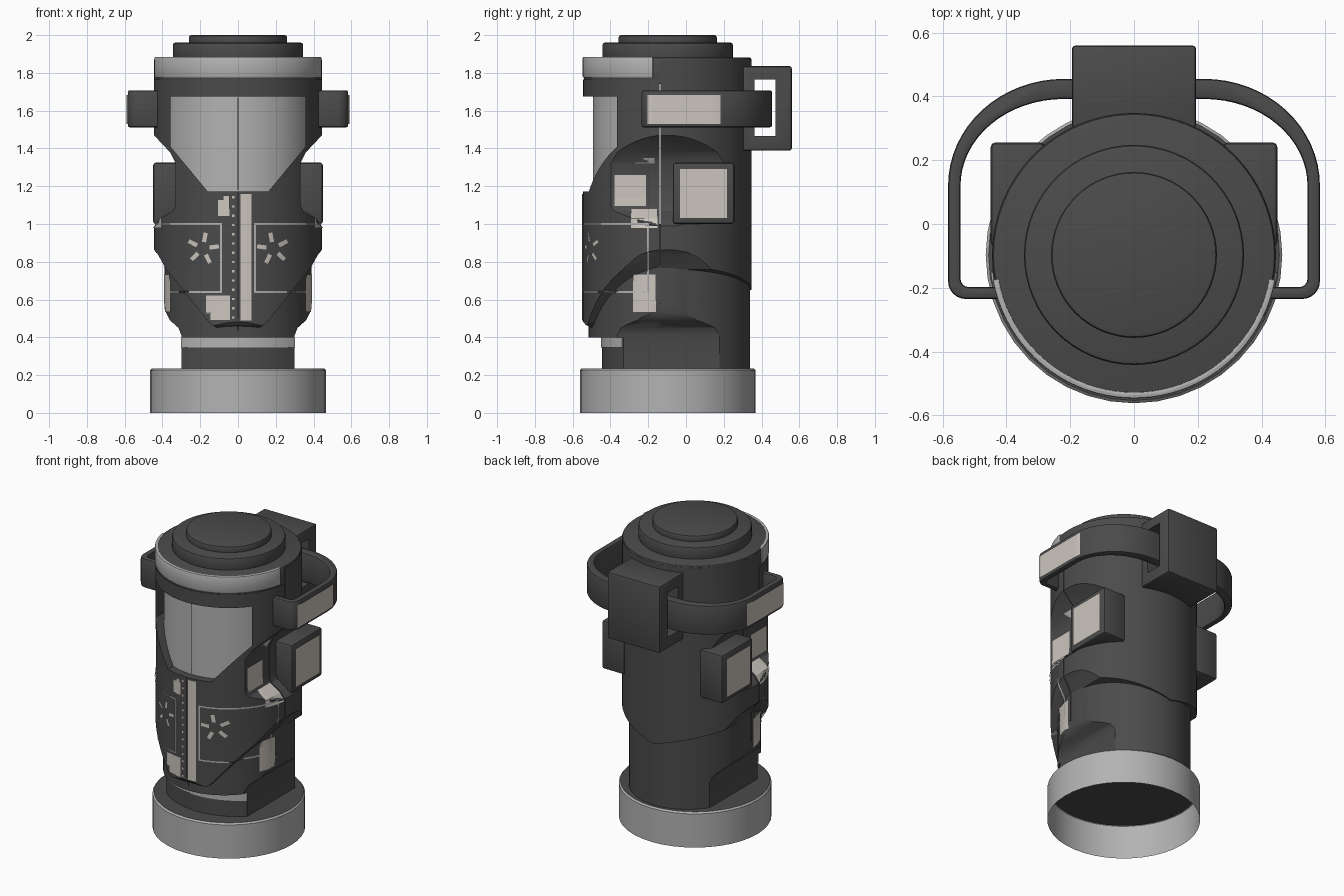
import bpy, bmesh
from math import sin, cos, radians, pi
from mathutils import Vector
from mathutils.bvhtree import BVHTree

if "Cube" in bpy.data.objects:
    bpy.data.objects.remove(bpy.data.objects["Cube"])

CY = -0.097  # y of the main axis


def material(name, c):
    m = bpy.data.materials.new(name)
    m.diffuse_color = (*c, 1)
    m.use_nodes = True
    m.node_tree.nodes["Principled BSDF"].inputs["Base Color"].default_value = m.diffuse_color
    return m


DARK = material("dark_grey", (0.07, 0.07, 0.07))
LIGHT = material("light_grey", (0.45, 0.45, 0.45))
LABEL = material("label_beige", (0.60, 0.56, 0.51))
SEAM = material("seam_black", (0.015, 0.015, 0.015))


def activate(ob):
    bpy.ops.object.select_all(action='DESELECT')
    ob.select_set(True)
    bpy.context.view_layer.objects.active = ob


def finish(name, bm, mat):
    me = bpy.data.meshes.new(name)
    bm.to_mesh(me)
    bm.free()
    ob = bpy.data.objects.new(name, me)
    bpy.context.collection.objects.link(ob)
    me.materials.append(mat)
    return ob


def prism(name, pts, axis, lo, hi, mat=DARK, bevel=0, smooth=True):
    """Extrude a 2D outline along one axis."""
    place = {'x': lambda u, v, t: (t, u, v), 'y': lambda u, v, t: (u, t, v), 'z': lambda u, v, t: (u, v, t)}[axis]
    bm = bmesh.new()
    a = [bm.verts.new(place(u, v, lo)) for u, v in pts]
    b = [bm.verts.new(place(u, v, hi)) for u, v in pts]
    bm.faces.new(a)
    bm.faces.new(b)
    n = len(pts)
    for i in range(n):
        bm.faces.new((a[i], a[(i + 1) % n], b[(i + 1) % n], b[i]))
    bmesh.ops.recalc_face_normals(bm, faces=bm.faces)
    ob = finish(name, bm, mat)
    if bevel:
        m = ob.modifiers.new("bevel", 'BEVEL')
        m.width, m.segments, m.limit_method = bevel, 2, 'ANGLE'
        activate(ob)
        bpy.ops.object.modifier_apply(modifier="bevel")
    if smooth:
        shade(ob)
    return ob


def shade(ob):
    activate(ob)
    bpy.ops.object.shade_smooth_by_angle(angle=radians(30))


def cut(ob, cutter, op):
    m = ob.modifiers.new("cut", 'BOOLEAN')
    m.operation, m.object, m.solver = op, cutter, 'EXACT'
    activate(ob)
    bpy.ops.object.modifier_apply(modifier="cut")
    bpy.data.objects.remove(cutter, do_unlink=True)
    shade(ob)


def arc(cx, cy, rx, ry, a0, a1, n):
    return [(cx + rx * cos(radians(a0 + (a1 - a0) * i / n)), cy + ry * sin(radians(a0 + (a1 - a0) * i / n)))
            for i in range(n + 1)]


def circle(r, n=64, cy=CY, ry=None):
    return arc(0, cy, r, ry or r, 0, 360, n)[:-1]


def rect(x0, x1, y0, y1):
    return [(x0, y0), (x1, y0), (x1, y1), (x0, y1)]


def both(half):
    return half + [(-x, z) for x, z in reversed(half) if x > 0]


def band(name, cy, r0, r1, half, z0, z1, mat, bevel=0):
    """Curved band across the front."""
    pts = arc(0, cy, r1, r1, 270 - half, 270 + half, 40) + arc(0, cy, r0, r0, 270 + half, 270 - half, 40)
    return prism(name, pts, 'z', z0, z1, mat, bevel)


# Hollow base ring and its ceiling
bm = bmesh.new()
rows = [[bm.verts.new((x, y, z)) for x, y in circle(r, 40)] for r, z in ((.465, 0), (.465, .226), (.456, .236))]
for p, q in zip(rows, rows[1:]):
    for i in range(40):
        bm.faces.new((p[i], p[(i + 1) % 40], q[(i + 1) % 40], q[i]))
shade(finish("base_ring", bm, LIGHT))
prism("base_plate", circle(.456, 40), 'z', .225, .236)

# Lower body: ellipse trimmed to the narrow neck
leg = [(.30, .2), (.30, .41), (.315, .45), (.36, .49), (.38, .53), (.385, .58), (.5, .6), (.5, 1.2)]
lower = prism("lower_body", circle(.385, ry=.437), 'z', .23, 1.0)
cut(lower, prism("cutter", both(leg), 'y', -1, 1), 'INTERSECT')
cut(lower, prism("cutter", circle(.455, cy=.01), 'z', 0, 1.3), 'INTERSECT')
lower_front = prism("lower_front_shell", arc(0, CY, .39, .42, 186, 354, 40), 'z', .40, .95)
cut(lower_front, prism("cutter", both(leg), 'y', -1, 1), 'INTERSECT')
band("neck_band", .01, .44, .461, 41, .345, .40, LIGHT)

# Upper body: cylinder trimmed by a side profile with a notch behind the pouches
side = [(.38, .76), (.425, .84), (.45, .87), (.46, .97), (.41, 1.03), (.345, 1.07), (.33, 1.1), (.33, 1.32),
        (.36, 1.38), (.44, 1.465), (.48, 1.5), (.48, 1.95)]
back = prism("back_body", arc(0, CY, .445, .445, -5, 185, 48), 'z', .5, 1.87)
cut(back, prism("cutter", both([(0, .65)] + side), 'y', -1, 1), 'INTERSECT')
front = prism("front_shell", arc(0, CY, .447, .447, 185.5, 354.5, 48), 'z', .35, 1.765)
cut(front, prism("cutter", both([(.08, .43), (.15, .475)] + side), 'y', -1, 1), 'INTERSECT')
chin = [(-.43, .38), (-.43, .42), (-.53, .465), (-.56, .5), (-.56, 1.9), (0, 1.9), (0, .38)]
cut(front, prism("cutter", chin, 'x', -1, 1), 'INTERSECT')

# Window opening and the recessed panel behind it
window = both([(.16, 1.172), (.358, 1.41), (.358, 1.675)])
cut(front, prism("cutter", window, 'y', -1, -.25), 'DIFFERENCE')
panel = prism("window_panel", arc(0, CY, .395, .395, 190, 350, 40), 'z', 1.1, 1.75, LIGHT)
cut(panel, prism("cutter", both([(.18, 1.12), (.32, 1.3), (.37, 1.4), (.37, 1.72)]), 'y', -1, 1), 'INTERSECT')

# Head cap with two tiers and a front rim band
prism("head_cap", circle(.444), 'z', 1.74, 1.882, DARK, .012)
prism("cap_tier", circle(.345), 'z', 1.86, 1.96, DARK, .012)
prism("cap_top", circle(.26), 'z', 1.94, 2.0, DARK, .012)
band("front_rim", CY, .43, .45, 80, 1.775, 1.885, LIGHT, .006)

# Back frame with an opening for the arms
frame = prism("back_frame", rect(-.195, .195, .30, .56), 'z', 1.388, 1.836, DARK, .012)
cut(frame, prism("cutter", rect(.362, .475, 1.465, 1.765), 'x', -1, 1), 'DIFFERENCE')

solids = [front, lower_front, lower, back]
for s, word in ((1, "right"), (-1, "left")):
    # Wrap-around arms
    pts = ([(.0, .455)] + arc(.22, .12, .363, .335, 90, 0, 16) + arc(.528, -.18, .055, .055, 0, -90, 6)
           + [(.40, -.235), (.40, -.198)] + arc(.518, -.172, .026, .026, -90, 0, 4)
           + arc(.22, .12, .324, .272, 0, 90, 16) + [(.0, .392)])
    solids.append(prism(word + "_arm", [(s * x, y) for x, y in pts], 'z', 1.512, 1.708, DARK, .01))
    # Side pouches
    x0, x1 = sorted((s * .28, s * .45))
    solids.append(prism(word + "_pouch", rect(x0, x1, -.07, .256), 'z', 1.0, 1.325, DARK, .016))

# Flat markings are projected onto the solid parts
deps = bpy.context.evaluated_depsgraph_get()
deps.update()
trees = [BVHTree.FromObject(o, deps) for o in solids]


def decal(name, u, v, w, h, mat=LABEL, view=0, rot=0, lift=.004):
    """view 0 projects from the front, +1 or -1 from that side."""
    nu, nv = max(1, round(w / .025)), max(1, round(h / .04))
    bm = bmesh.new()
    grid = []
    d = Vector((-view, 0, 0)) if view else Vector((0, 1, 0))
    for j in range(nv + 1):
        row = []
        for i in range(nu + 1):
            a, b = (i / nu - .5) * w, (j / nv - .5) * h
            p, q = u + a * cos(rot) - b * sin(rot), v + a * sin(rot) + b * cos(rot)
            o = Vector((2 * view, p, q)) if view else Vector((p, -2, q))
            hits = [t.ray_cast(o, d) for t in trees]
            hits = [k for k in hits if k[0] is not None]
            k = min(hits, key=lambda k: k[3]) if hits else None
            row.append(bm.verts.new(k[0] + (Vector((k[1].x, k[1].y, 0)) * .5 - d) * lift) if k else None)
        grid.append(row)
    for r0, r1 in zip(grid, grid[1:]):
        for i in range(nu):
            f = (r0[i], r0[i + 1], r1[i + 1], r1[i])
            if all(f):
                bm.faces.new(f if view >= 0 else f[::-1])
    finish(name, bm, mat)


# Front seam, zip strip, labels and studs
decal("shell_seam", 0, .80, .005, .74, SEAM, lift=.002)
trees.append(BVHTree.FromObject(panel, deps))
decal("window_seam", 0, 1.425, .005, .49, SEAM, lift=.002)
decal("zip_strip", .041, .825, .058, .67)
decal("front_label", -.105, .556, .125, .13)
decal("small_label", -.075, 1.085, .06, .085)
decal("tiny_label", -.062, 1.115, .035, .07, lift=.006)
for i in range(14):
    decal("stud", -.025, .505 + i * .049, .012, .012)

for s, word in ((1, "right"), (-1, "left")):
    # Pocket outline
    decal(word + "_pocket_inner", s * .09, .82, .01, .37, LIGHT)
    decal(word + "_pocket_edge", -.2, .82, .01, .37, LIGHT, s)
    for z in (.64, 1.0):
        decal(word + "_pocket_line", s * .225, z, .27, .009, LIGHT)
        decal(word + "_pocket_side_line", -.285, z, .17, .009, LIGHT, s)
    # Starburst of five dashes
    for i in range(5):
        a = radians(28 + 72 * i)
        decal(word + "_burst", s * (.185 + .06 * cos(a)), .87 + .06 * sin(a), .05, .022, LABEL, 0, a if s > 0 else pi - a)
    # Side labels
    for y, z, w, h in ((-.295, 1.178, .165, .165), (-.22, 1.03, .14, .1), (-.22, .633, .12, .2),
                       (.092, 1.162, .25, .26), (-.01, 1.606, .385, .152)):
        decal(word + "_side_label", y, z, w, h, LABEL, s)
